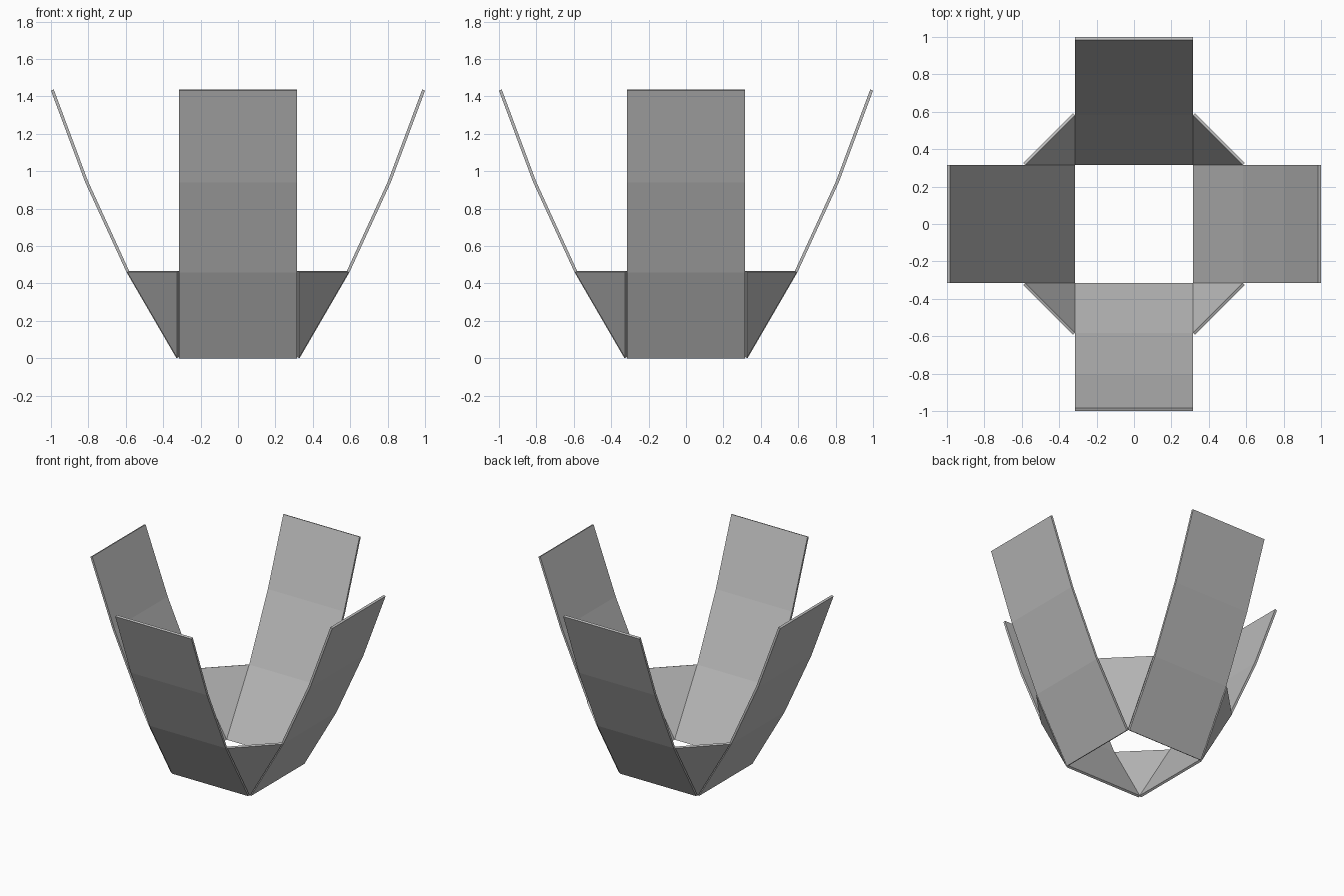
import bpy, bmesh, math
from mathutils import Matrix, Vector

cube = bpy.data.objects.get("Cube")
if cube:
    bpy.data.objects.remove(cube, do_unlink=True)

GREY = (0.5, 0.5, 0.5, 1.0)
HALF = 0.315      # half width of the open base and of every flap
THICK = 0.016     # sheet thickness

mat = bpy.data.materials.new("plain_grey")
mat.use_nodes = True
mat.diffuse_color = GREY
mat.node_tree.nodes["Principled BSDF"].inputs["Base Color"].default_value = GREY


def extrude_polygon(name, points, offset, turn):
    """Flat-shaded prism from a closed outline, turned about the z axis."""
    bm = bmesh.new()
    face = bm.faces.new([bm.verts.new(p) for p in points])
    result = bmesh.ops.extrude_face_region(bm, geom=[face], use_keep_orig=True)
    moved = [v for v in result["geom"] if isinstance(v, bmesh.types.BMVert)]
    bmesh.ops.translate(bm, verts=moved, vec=offset)
    bmesh.ops.recalc_face_normals(bm, faces=bm.faces)
    bm.transform(Matrix.Rotation(turn, 4, "Z"))
    mesh = bpy.data.meshes.new(name)
    bm.to_mesh(mesh)
    bm.free()
    mesh.materials.append(mat)
    obj = bpy.data.objects.new(name, mesh)
    bpy.context.collection.objects.link(obj)
    return obj


# Side profile of one flap: three straight panels leaning outward
inner = [(HALF, 0.008), (0.582, 0.467), (0.802, 0.947), (0.985, 1.437)]
outer = [(0.329, 0.0), (0.596, 0.46), (0.817, 0.941), (1.0, 1.431)]
outline = [Vector((x, -HALF, z)) for x, z in inner + outer[::-1]]

# Triangular gusset joining the lowest panels of two neighbouring flaps
low, reach, high = HALF, inner[1][0], inner[1][1]
gusset = [Vector((low, low, inner[0][1])),
          Vector((reach, low, high)),
          Vector((low, reach, high))]
normal = (gusset[1] - gusset[0]).cross(gusset[2] - gusset[0]).normalized()
if normal.z > 0:
    normal.negate()

flap_names = ["left", "back", "right", "front"]
corner_names = ["back_left", "back_right", "front_right", "front_left"]
for i in range(4):
    turn = i * math.pi / 2
    extrude_polygon(flap_names[i] + "_flap", outline,
                    Vector((0, 2 * HALF, 0)), turn)
    extrude_polygon(corner_names[i] + "_gusset", gusset,
                    normal * THICK, turn)
